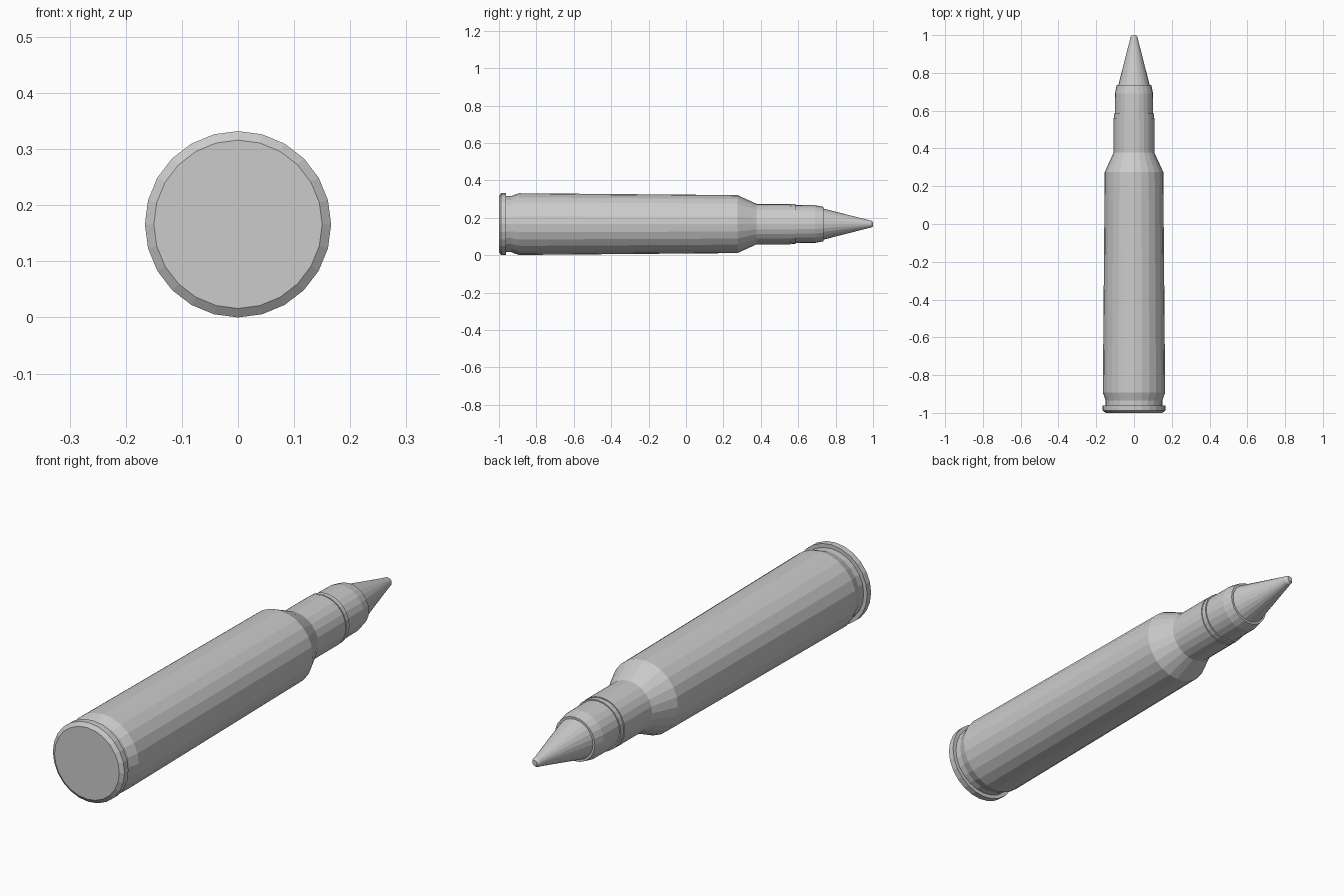
import bpy, bmesh
from math import sin, cos, pi

SIDES = 24
AXIS_Z = 0.166

cube = bpy.data.objects.get("Cube")
if cube:
    bpy.data.objects.remove(cube, do_unlink=True)

grey = bpy.data.materials.new("plain_grey")
grey.use_nodes = True
grey.diffuse_color = (0.6, 0.6, 0.6, 1)
grey.node_tree.nodes["Principled BSDF"].inputs["Base Color"].default_value = (0.6, 0.6, 0.6, 1)


def turned_part(name, profile):
    """Turn a (y, radius) profile around the long axis and cap both ends."""
    bm = bmesh.new()
    rings = []
    for y, r in profile:
        angles = [2 * pi * i / SIDES for i in range(SIDES)]
        rings.append([bm.verts.new((r * sin(a), y, AXIS_Z + r * cos(a))) for a in angles])
    for a, b in zip(rings, rings[1:]):
        for i in range(SIDES):
            j = (i + 1) % SIDES
            bm.faces.new((a[i], a[j], b[j], b[i]))
    bm.faces.new(rings[0])
    bm.faces.new(rings[-1])
    bmesh.ops.recalc_face_normals(bm, faces=bm.faces)
    mesh = bpy.data.meshes.new(name)
    bm.to_mesh(mesh)
    bm.free()
    mesh.materials.append(grey)
    obj = bpy.data.objects.new(name, mesh)
    bpy.context.collection.objects.link(obj)
    return obj


# Case: chamfered rim, extractor groove, tapered body, shoulder and neck
turned_part("case", [
    (-1.0, 0.15), (-0.988, 0.166), (-0.962, 0.166),
    (-0.962, 0.15), (-0.935, 0.15), (-0.893, 0.165),
    (0.275, 0.155), (0.378, 0.108), (0.56, 0.108),
])

# Narrow band at the mouth of the case
turned_part("mouth_band", [(0.55, 0.104), (0.565, 0.104), (0.565, 0.107), (0.585, 0.107)])

# Bullet: short cylinder, rounded edge, small step and conical nose
turned_part("bullet", [
    (0.57, 0.102), (0.69, 0.101), (0.735, 0.092), (0.735, 0.083),
    (0.97, 0.023), (0.99, 0.019), (1.0, 0.011),
])
